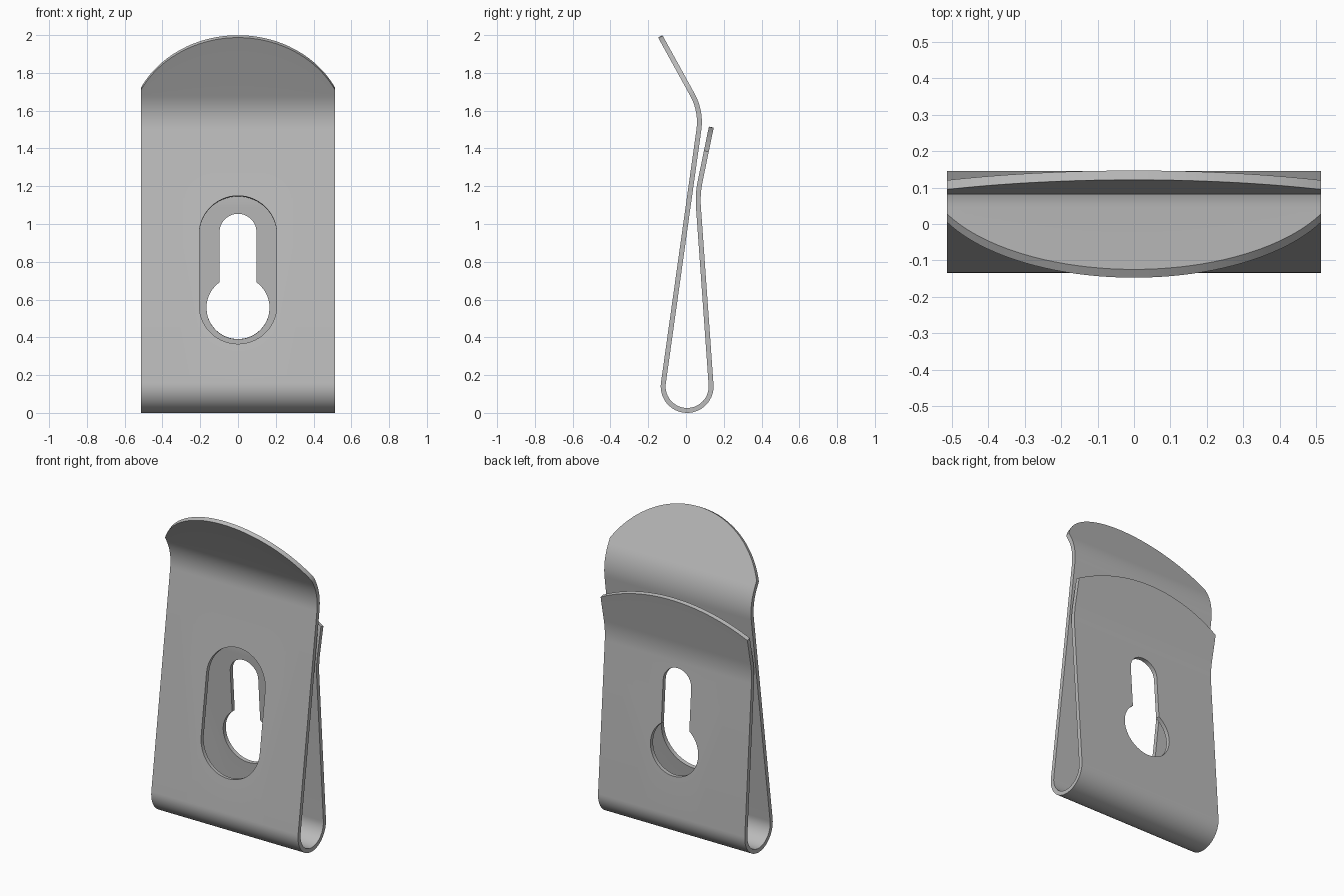
import bpy, bmesh
from math import sin, cos, pi, radians, hypot, asin, sqrt
from mathutils import Vector

if "Cube" in bpy.data.objects:
    bpy.data.objects.remove(bpy.data.objects["Cube"], do_unlink=True)

HALF_W, THICK = 0.513, 0.026


def fillet(a, corner, b, radius, steps=10):
    """Round the corner between two straight runs of the side profile."""
    a, c, b = Vector(a), Vector(corner), Vector(b)
    u, v = (a - c).normalized(), (b - c).normalized()
    half = u.angle(v) / 2
    mid = (u + v).normalized()
    centre = c + mid * (radius / sin(half))
    sweep = pi / 2 - half
    side = (u - v).normalized()
    angles = [sweep * (1 - 2 * i / steps) for i in range(steps + 1)]
    return [centre + radius * (side * sin(t) - mid * cos(t)) for t in angles]


# Side profile (y, z) through the middle of the sheet, front tip to back tip
loop_c, loop_r = Vector((0.006, 0.14)), 0.127
loop = [loop_c + loop_r * Vector((cos(t), sin(t)))
        for t in (radians(172 + 192 * i / 28) for i in range(29))]
front_tip, back_tip = Vector((-0.136, 1.993)), Vector((0.134, 1.513))
path = ([front_tip] + fillet(front_tip, (0.082, 1.597), loop[0], 0.3) + loop
        + fillet(loop[-1], (0.061, 1.158), back_tip, 0.5) + [back_tip])

# Distance along the sheet and sheet normal at each profile point
dist = [0.0]
for p, q in zip(path, path[1:]):
    dist.append(dist[-1] + (q - p).length)
normals = []
for i in range(len(path)):
    d = (path[min(i + 1, len(path) - 1)] - path[i]).normalized()
    e = (path[i] - path[max(i - 1, 0)]).normalized()
    t = (d + e).normalized()
    normals.append(Vector((-t.y, t.x)))
lowest = min(range(len(path)), key=lambda i: path[i].y)


def along(z, back=False):
    """Distance along the sheet at height z on the front or back leg."""
    span = range(lowest, len(path) - 1) if back else range(lowest)
    for i in span:
        z0, z1 = path[i].y, path[i + 1].y
        if min(z0, z1) <= z <= max(z0, z1):
            return dist[i] + (z - z0) / (z1 - z0) * (dist[i + 1] - dist[i])


def bend(x, s, t):
    """Carry a point of the flat sheet onto the bent profile."""
    i = 0
    while i < len(dist) - 2 and s > dist[i + 1]:
        i += 1
    f = (s - dist[i]) / (dist[i + 1] - dist[i])
    p = path[i].lerp(path[i + 1], f) + normals[i].lerp(normals[i + 1], f) * t
    return Vector((x, p.x, p.y))


def arc(cx, cs, r, start, end, steps=28):
    angles = [start + (end - start) * i / steps for i in range(steps + 1)]
    return [(cx + r * cos(t), cs + r * sin(t)) for t in angles]


def end_arc(s_tip, drop, sign):
    """Curved end of the sheet, from one side to the other."""
    r = (HALF_W ** 2 + drop ** 2) / (2 * drop)
    a = asin(HALF_W / r)
    return arc(0, s_tip + sign * r, r, -sign * pi / 2 - a, -sign * pi / 2 + a, 40)


# Flat outline, oval opening in the front leg, keyhole in the back leg
outline = (end_arc(0, along(1.717), 1)
           + end_arc(dist[-1], dist[-1] - along(1.385, True), -1))
oval = (arc(0, along(0.945), 0.205, pi, 2 * pi)
        + arc(0, along(0.567), 0.205, 0, pi))
neck, big = 0.098, 0.167
a = asin(neck / big)
keyhole = (arc(0, along(0.957, True), neck, 0, pi)
           + arc(0, along(0.557, True), big, pi / 2 + a, 5 * pi / 2 - a, 48))

bm = bmesh.new()
for ring in (outline, oval, keyhole):
    verts = [bm.verts.new((x, s, 0)) for x, s in ring]
    for v, w in zip(verts, verts[1:] + verts[:1]):
        bm.edges.new((v, w))
bmesh.ops.triangle_fill(bm, edges=bm.edges[:], use_beauty=True)

# Crease lines at every profile point, then thickness, then bending
for s in dist[1:-1]:
    bmesh.ops.bisect_plane(bm, geom=bm.verts[:] + bm.edges[:] + bm.faces[:],
                           dist=1e-5, plane_co=(0, s, 0), plane_no=(0, 1, 0))
for v in bm.verts:
    v.co.z = -THICK / 2
grown = bmesh.ops.extrude_face_region(bm, geom=bm.faces[:], use_keep_orig=True)
for v in grown["geom"]:
    if isinstance(v, bmesh.types.BMVert):
        v.co.z = THICK / 2
for v in bm.verts:
    v.co = bend(*v.co)
bmesh.ops.recalc_face_normals(bm, faces=bm.faces[:])

mesh = bpy.data.meshes.new("spring_clip")
bm.to_mesh(mesh)
bm.free()
clip = bpy.data.objects.new("spring_clip", mesh)
bpy.context.collection.objects.link(clip)

# Bare grey metal
metal = bpy.data.materials.new("grey_metal")
metal.use_nodes = True
grey = (0.5, 0.5, 0.5, 1)
metal.diffuse_color = grey
metal.node_tree.nodes["Principled BSDF"].inputs["Base Color"].default_value = grey
mesh.materials.append(metal)

bpy.ops.object.select_all(action="DESELECT")
clip.select_set(True)
bpy.context.view_layer.objects.active = clip
bpy.ops.object.shade_smooth_by_angle(angle=radians(30))
